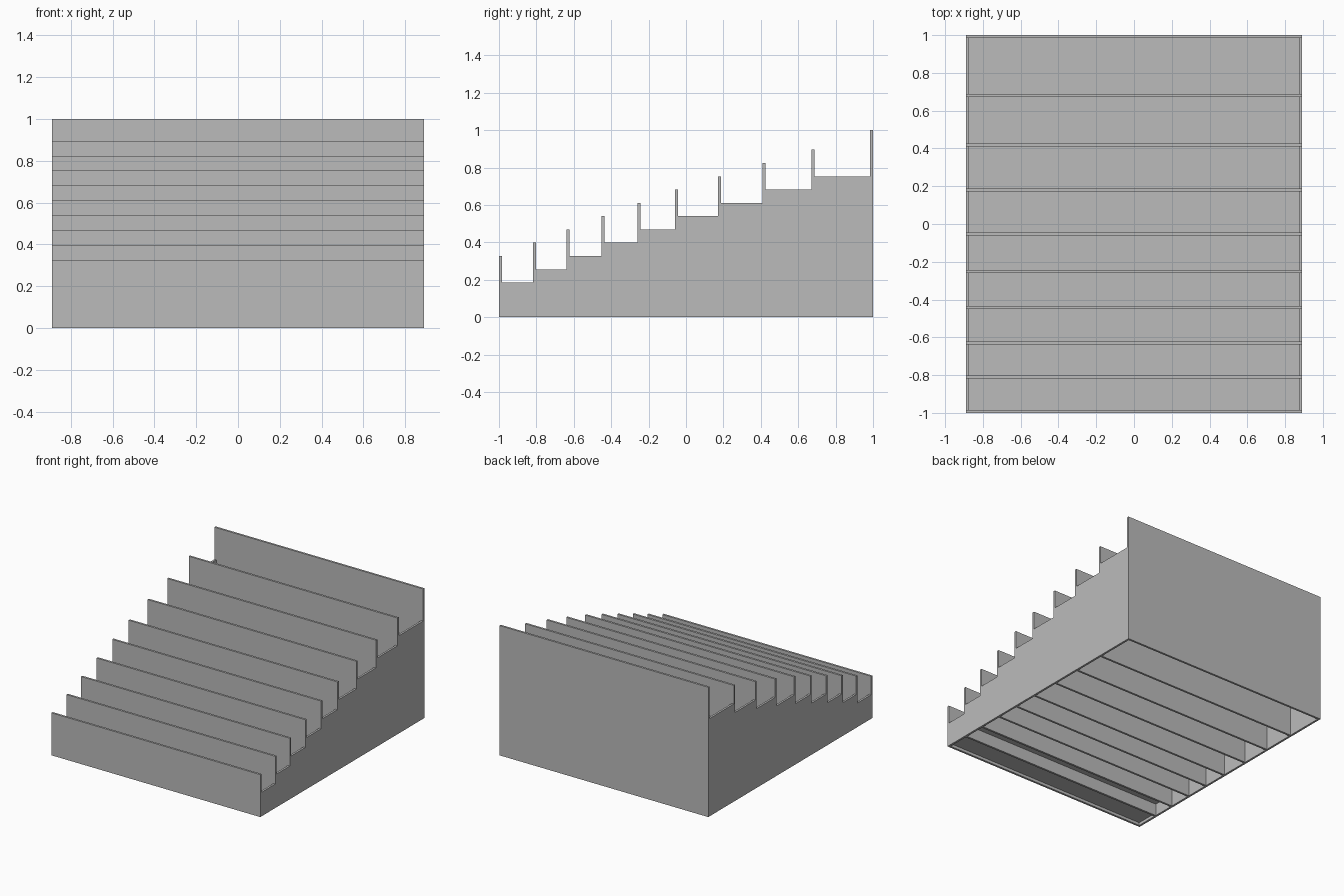
import bpy, bmesh

if "Cube" in bpy.data.objects:
    bpy.data.objects.remove(bpy.data.objects["Cube"])

T = 0.016            # board thickness
W = 0.89             # half width
STEP = 0.071         # rise per compartment
FRONTS = [-1.0, -0.817, -0.639, -0.451, -0.26, -0.06, 0.171, 0.41, 0.672, 0.984]
N = len(FRONTS)

grey = bpy.data.materials.new("grey_board")
grey.diffuse_color = (0.5, 0.5, 0.5, 1)
grey.use_nodes = True
grey.node_tree.nodes["Principled BSDF"].inputs["Base Color"].default_value = grey.diffuse_color


def side_height(i):
    return 0.185 + STEP * i


def divider_top(i):
    return 1.0 if i == N - 1 else 0.327 + STEP * i


def extrude_profile(name, points, offset):
    """Make a flat face from 3D points and extrude it by an offset."""
    bm = bmesh.new()
    face = bm.faces.new([bm.verts.new(p) for p in points])
    ext = bmesh.ops.extrude_face_region(bm, geom=[face])
    moved = [v for v in ext["geom"] if isinstance(v, bmesh.types.BMVert)]
    bmesh.ops.translate(bm, verts=moved, vec=offset)
    bmesh.ops.recalc_face_normals(bm, faces=bm.faces)
    mesh = bpy.data.meshes.new(name)
    bm.to_mesh(mesh)
    bm.free()
    mesh.materials.append(grey)
    obj = bpy.data.objects.new(name, mesh)
    bpy.context.collection.objects.link(obj)
    return obj


# Stepped side panels, fitted between the front and back boards
profile = [(FRONTS[0] + T, 0)]
for i in range(N - 1):
    start = FRONTS[i] + T
    profile += [(start, side_height(i)), (FRONTS[i + 1] + (T if i < N - 2 else 0), side_height(i))]
profile.append((FRONTS[-1], 0))
for name, x in (("left_side_panel", -W), ("right_side_panel", W - T)):
    extrude_profile(name, [(x, y, z) for y, z in profile], (T, 0, 0))

# Front and back boards are full width; the dividers have shoulders resting on the sides
for i, y in enumerate(FRONTS):
    top = divider_top(i)
    if i in (0, N - 1):
        name = "front_board" if i == 0 else "back_board"
        outline = [(-W, 0), (W, 0), (W, top), (-W, top)]
    else:
        name = f"divider_{i}"
        inner, s = W - T, side_height(i - 1)
        outline = [(-inner, 0), (inner, 0), (inner, s), (W, s),
                   (W, top), (-W, top), (-W, s), (-inner, s)]
    extrude_profile(name, [(x, y, z) for x, z in outline], (0, T, 0))

# Recessed floor of each compartment, rising towards the back
for i in range(N - 1):
    y0, y1, z, x = FRONTS[i] + T, FRONTS[i + 1], 0.022 + STEP * i, W - T
    extrude_profile(f"compartment_floor_{i + 1}",
                    [(-x, y0, z), (x, y0, z), (x, y1, z), (-x, y1, z)], (0, 0, T))
